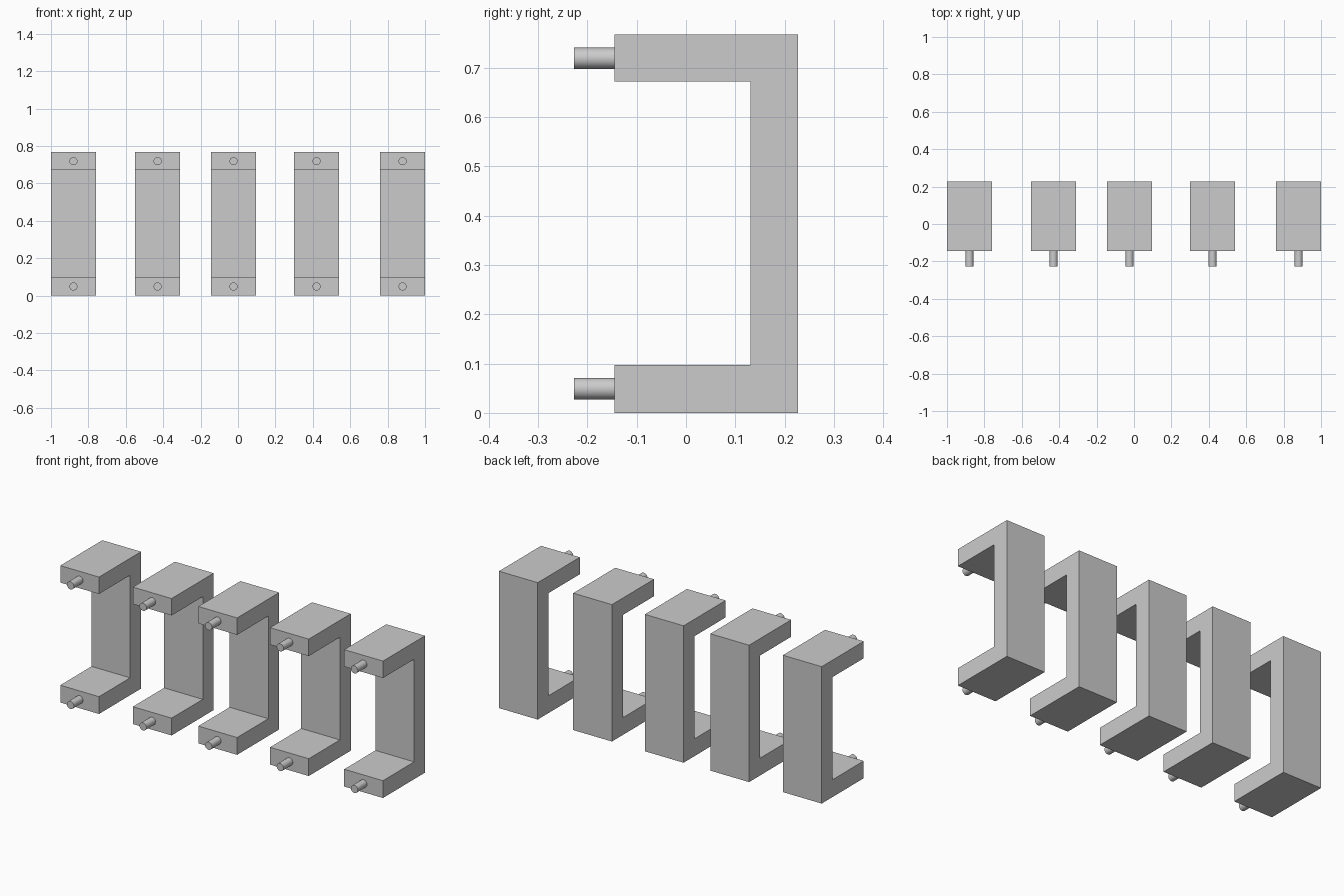
import bpy, bmesh, math
from mathutils import Matrix

if "Cube" in bpy.data.objects:
    bpy.data.objects.remove(bpy.data.objects["Cube"])

WIDTH = 0.24
CENTRES = [-0.88, -0.43, -0.024, 0.42, 0.88]
# C-shaped side profile (y, z)
PROFILE = [(-0.145, 0), (0.227, 0), (0.227, 0.767), (-0.145, 0.767),
           (-0.145, 0.672), (0.131, 0.672), (0.131, 0.097), (-0.145, 0.097)]
PIN_HEIGHTS = {"lower": 0.049, "upper": 0.719}
PIN_RADIUS, PIN_TIP, PIN_ROOT = 0.0215, -0.227, -0.144


def finish(name, bm):
    bmesh.ops.recalc_face_normals(bm, faces=bm.faces)
    mesh = bpy.data.meshes.new(name)
    bm.to_mesh(mesh)
    bm.free()
    obj = bpy.data.objects.new(name, mesh)
    bpy.context.collection.objects.link(obj)
    return obj


def bracket(name, x):
    bm = bmesh.new()
    face = bm.faces.new([bm.verts.new((x - WIDTH / 2, y, z)) for y, z in PROFILE])
    ext = bmesh.ops.extrude_face_region(bm, geom=[face], use_keep_orig=True)
    moved = [g for g in ext["geom"] if isinstance(g, bmesh.types.BMVert)]
    bmesh.ops.translate(bm, verts=moved, vec=(WIDTH, 0, 0))
    return finish(name, bm)


def pin(name, x, z):
    bm = bmesh.new()
    place = Matrix.Translation((x, (PIN_TIP + PIN_ROOT) / 2, z)) @ Matrix.Rotation(math.pi / 2, 4, 'X')
    bmesh.ops.create_cone(bm, cap_ends=True, segments=32, radius1=PIN_RADIUS,
                          radius2=PIN_RADIUS, depth=PIN_ROOT - PIN_TIP, matrix=place)
    obj = finish(name, bm)
    bpy.ops.object.select_all(action='DESELECT')
    obj.select_set(True)
    bpy.context.view_layer.objects.active = obj
    bpy.ops.object.shade_smooth_by_angle(angle=math.radians(30))
    return obj


# Row of brackets, each with two mounting pins
for i, x in enumerate(CENTRES, 1):
    body = bracket(f"bracket_{i}", x)
    for level, z in PIN_HEIGHTS.items():
        pin(f"{level}_pin_{i}", x, z).parent = body
